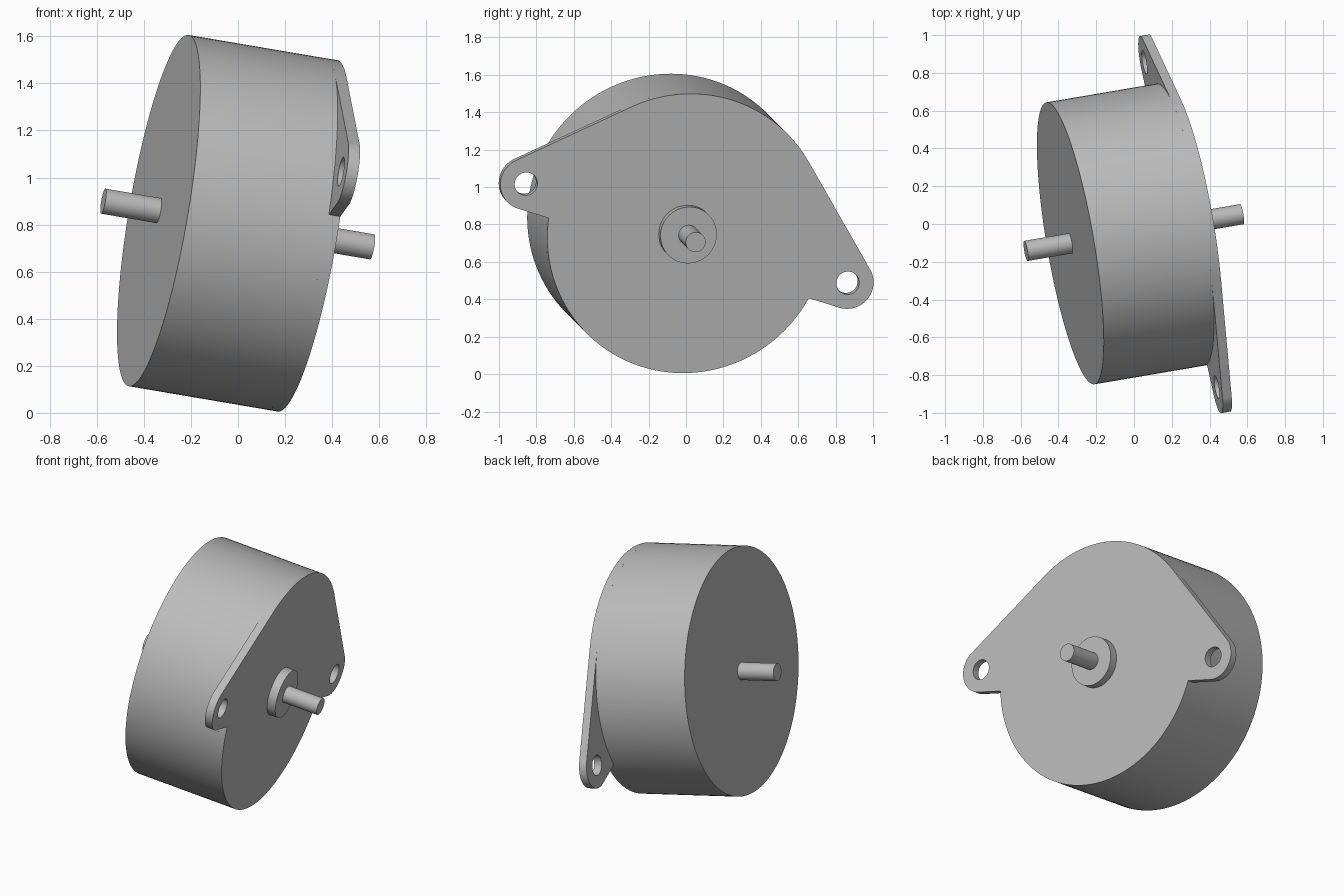
import bpy, bmesh
from math import acos, cos, sin, pi, sqrt
from mathutils import Matrix, Vector

if "Cube" in bpy.data.objects:
    bpy.data.objects.remove(bpy.data.objects["Cube"])

# Main dimensions
BODY_R, BODY_LEN = 0.757, 0.65
EAR_R, EAR_X, HOLE_R = 0.14, 0.92, 0.062
PLATE_T = 0.05

# Tilted motor frame: local z is the shaft axis, local x runs through the ears
axis = Vector((1, 0.17, -0.17)).normalized()
ear_dir = Vector((-0.191, 0.86, -0.265))
ear_dir = (ear_dir - axis * ear_dir.dot(axis)).normalized()
up_dir = axis.cross(ear_dir)
frame = Matrix((ear_dir, up_dir, axis)).transposed().to_4x4()
frame.translation = (0.295, 0.005, 0.752)

grey = bpy.data.materials.new("plain_grey")
grey.use_nodes = True
colour = (0.5, 0.5, 0.5, 1)
grey.diffuse_color = colour
grey.node_tree.nodes["Principled BSDF"].inputs["Base Color"].default_value = colour


def finish(obj):
    obj.data.materials.clear()
    obj.data.materials.append(grey)
    bpy.ops.object.select_all(action="DESELECT")
    obj.select_set(True)
    bpy.context.view_layer.objects.active = obj
    bpy.ops.object.shade_smooth_by_angle(angle=pi / 6)


def cylinder(name, radius, start, end, sides):
    """Cylinder along the motor axis between two axial positions."""
    mesh = bpy.data.meshes.new(name)
    bm = bmesh.new()
    bmesh.ops.create_cone(bm, cap_ends=True, segments=sides, radius1=radius,
                          radius2=radius, depth=end - start)
    bmesh.ops.translate(bm, verts=bm.verts, vec=(0, 0, (start + end) / 2))
    bm.to_mesh(mesh)
    bm.free()
    obj = bpy.data.objects.new(name, mesh)
    bpy.context.collection.objects.link(obj)
    obj.matrix_world = frame
    finish(obj)


def arc(cx, radius, a, b, steps):
    return [(cx + radius * cos(a + (b - a) * i / steps),
             radius * sin(a + (b - a) * i / steps)) for i in range(steps + 1)]


# Round housing, boss and through shaft
cylinder("motor_body", BODY_R, -BODY_LEN, -PLATE_T, 128)
cylinder("front_boss", 0.153, -0.01, 0.055, 64)
cylinder("shaft", 0.054, -BODY_LEN - 0.242, 0.283, 48)

# Mounting plate: disc with two ears, tangent above and straight below
tangent = acos((BODY_R - EAR_R) / EAR_X)
notch = acos(sqrt(BODY_R ** 2 - EAR_R ** 2) / BODY_R)
right_ear = arc(EAR_X, EAR_R, -pi / 2, tangent, 32)
left_ear = [(-x, y) for x, y in reversed(right_ear)]
outline = (right_ear + arc(0, BODY_R, tangent, pi - tangent, 36) + left_ear
           + arc(0, BODY_R, pi + notch, 2 * pi - notch, 60))
holes = [arc(s * EAR_X, HOLE_R, 0, 2 * pi, 40)[:-1] for s in (1, -1)]

curve = bpy.data.curves.new("mounting_plate", "CURVE")
curve.dimensions = "2D"
curve.fill_mode = "BOTH"
curve.extrude = PLATE_T / 2
for loop in [outline] + holes:
    spline = curve.splines.new("POLY")
    spline.points.add(len(loop) - 1)
    for point, (x, y) in zip(spline.points, loop):
        point.co = (x, y, 0, 1)
    spline.use_cyclic_u = True
plate = bpy.data.objects.new("mounting_plate", curve)
bpy.context.collection.objects.link(plate)
plate.matrix_world = frame @ Matrix.Translation((0, 0, -PLATE_T / 2))
bpy.ops.object.select_all(action="DESELECT")
plate.select_set(True)
bpy.context.view_layer.objects.active = plate
bpy.ops.object.convert(target="MESH")
plate = bpy.context.view_layer.objects.active

# Weld the plate walls to its faces
bm = bmesh.new()
bm.from_mesh(plate.data)
bmesh.ops.remove_doubles(bm, verts=bm.verts, dist=0.0005)
bmesh.ops.recalc_face_normals(bm, faces=bm.faces)
bm.to_mesh(plate.data)
bm.free()
finish(plate)
